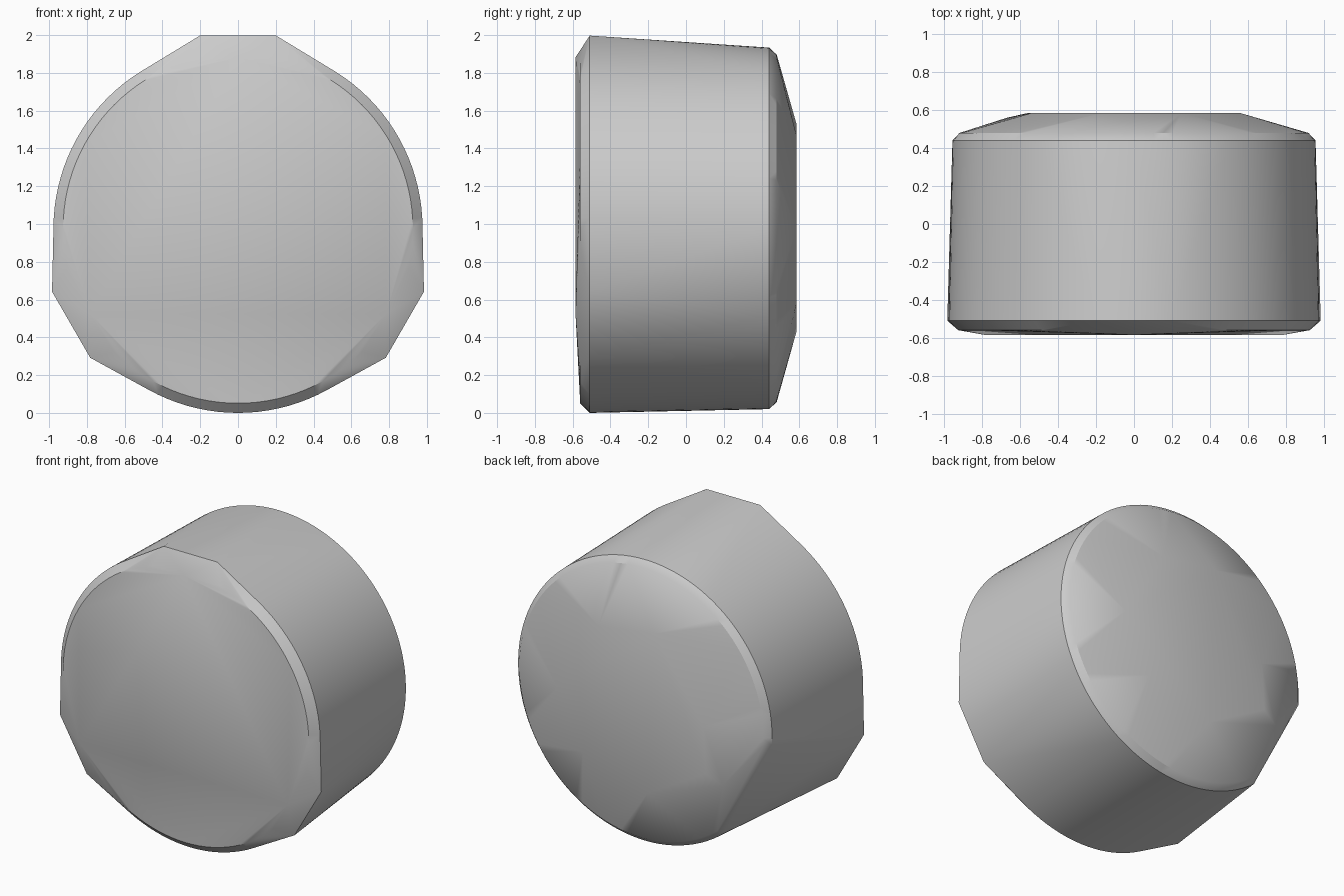
import bpy, bmesh, math
from mathutils import Vector

cube = bpy.data.objects.get("Cube")
if cube:
    bpy.data.objects.remove(cube, do_unlink=True)

MID = 0.977      # height of the drum axis
SEGMENTS = 112


def polar(radius, degrees, y):
    a = math.radians(degrees)
    return Vector((radius * math.cos(a), y, MID + radius * math.sin(a)))


def ring(radius, y, gap=None):
    """Circle around the y axis, optionally leaving out an arc."""
    angles = [360 * i / SEGMENTS for i in range(SEGMENTS)]
    return [polar(radius, a, y) for a in angles
            if not (gap and gap[0] < a < gap[1])]


# Drum rims: chamfered front edge, chamfered back edge with one flat
FLAT = (184, 231)
points = ring(0.977, -0.51) + ring(0.926, -0.56)
points += ring(0.957, 0.44, FLAT) + ring(0.92, 0.48, FLAT)

# Three raised corners on the front rim
for angle in (90, 210, 330):
    points += [polar(1.04, angle + s * 11.2, -0.51) for s in (-1, 1)]
    points.append(polar(0.905, angle, -0.585))

# Irregular raised plate on the back
plate = [(0.56, 0.97), (0.25, 1.47), (-0.17, 1.53), (-0.54, 1.0),
         (-0.56, 0.68), (-0.12, 0.43), (0.37, 0.58)]
points += [Vector((x, 0.585, z)) for x, z in plate]
points.append(Vector((-0.67, 0.56, 0.62)))

# Skin over all the points
bm = bmesh.new()
for p in points:
    bm.verts.new(p)
hull = bmesh.ops.convex_hull(bm, input=bm.verts)
bmesh.ops.delete(bm, geom=[v for v in bm.verts if not v.link_faces],
                 context='VERTS')
bmesh.ops.dissolve_limit(bm, angle_limit=math.radians(0.2),
                         verts=bm.verts, edges=bm.edges)
bmesh.ops.recalc_face_normals(bm, faces=bm.faces)
mesh = bpy.data.meshes.new("drum_body")
bm.to_mesh(mesh)
bm.free()

body = bpy.data.objects.new("drum_body", mesh)
bpy.context.collection.objects.link(body)

# Plain grey
grey = bpy.data.materials.new("plain_grey")
grey.use_nodes = True
colour = (0.6, 0.6, 0.6, 1)
grey.diffuse_color = colour
grey.node_tree.nodes["Principled BSDF"].inputs["Base Color"].default_value = colour
mesh.materials.append(grey)

bpy.ops.object.select_all(action='DESELECT')
body.select_set(True)
bpy.context.view_layer.objects.active = body
bpy.ops.object.shade_smooth_by_angle(angle=math.radians(32))
